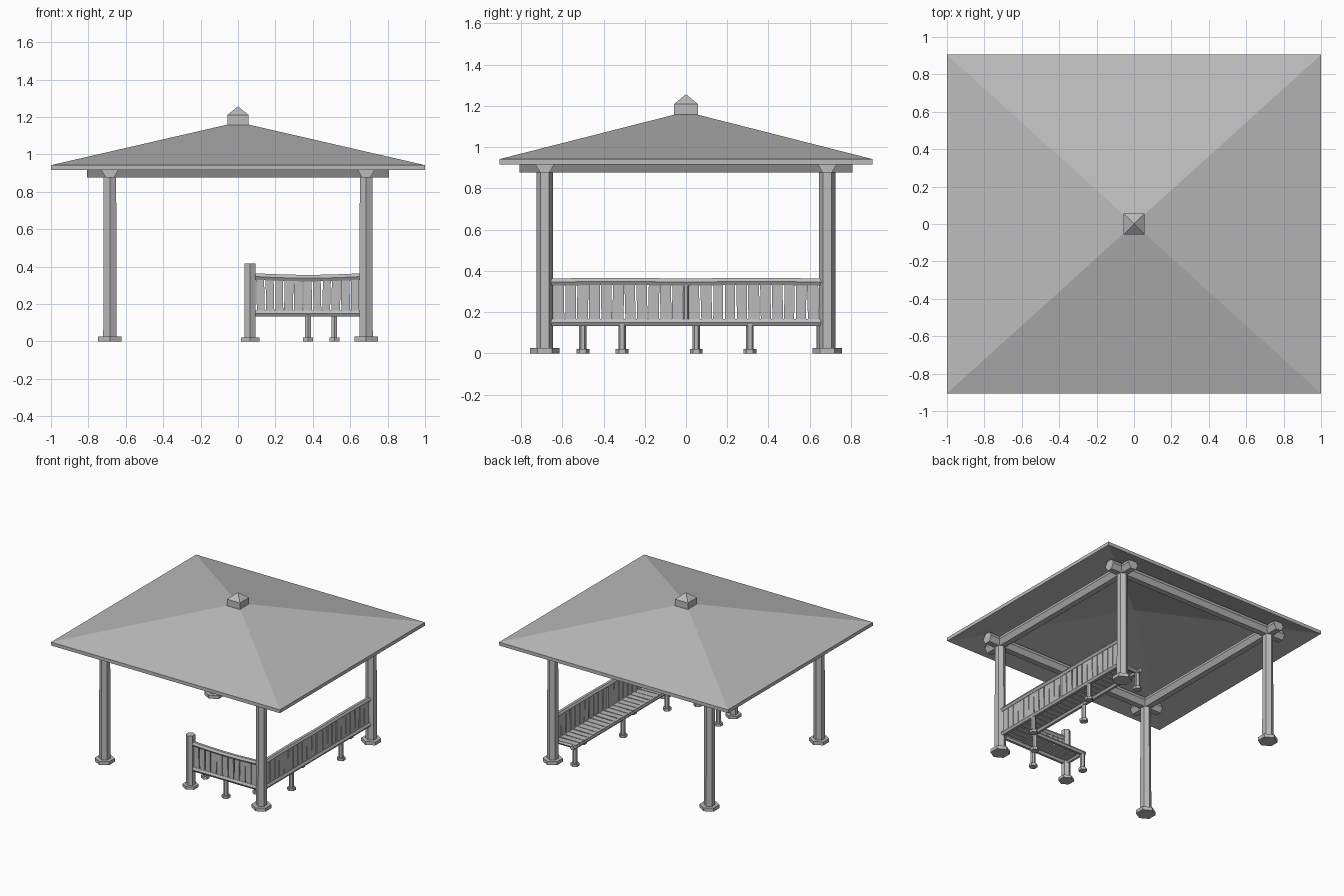
import bpy, bmesh, math, random
from mathutils import Vector

random.seed(4)
old = bpy.data.objects.get("Cube")
if old:
    bpy.data.objects.remove(old, do_unlink=True)

grey = bpy.data.materials.new("weathered_grey")
grey.use_nodes = True
COLOUR = (0.5, 0.5, 0.5, 1)
grey.diffuse_color = COLOUR
grey.node_tree.nodes["Principled BSDF"].inputs["Base Color"].default_value = COLOUR


def finish(name, bm):
    bmesh.ops.recalc_face_normals(bm, faces=bm.faces)
    mesh = bpy.data.meshes.new(name)
    bm.to_mesh(mesh)
    bm.free()
    mesh.materials.append(grey)
    obj = bpy.data.objects.new(name, mesh)
    bpy.context.collection.objects.link(obj)
    return obj


def add_log(bm, start, end, radius, sag=0.0, steps=1, taper=1.0):
    """Six-sided log; upright ones point along y, lying ones have a flat base."""
    start, end = Vector(start), Vector(end)
    axis = (end - start).normalized()
    u = Vector((0, 1, 0)) if abs(axis.z) > 0.9 else axis.cross(Vector((0, 0, 1)))
    v = axis.cross(u)
    rings = []
    for i in range(steps + 1):
        t = i / steps
        centre = start.lerp(end, t) - Vector((0, 0, sag * math.sin(math.pi * t)))
        r = radius * (1 + (taper - 1) * t)
        rings.append([bm.verts.new(centre + r * (u * math.cos(k * math.pi / 3)
                      + v * math.sin(k * math.pi / 3))) for k in range(6)])
    for a, b in zip(rings, rings[1:]):
        for k in range(6):
            bm.faces.new((a[k], a[k - 1], b[k - 1], b[k]))
    bm.faces.new(rings[0])
    bm.faces.new(rings[-1])


def log(name, *args, **kw):
    bm = bmesh.new()
    add_log(bm, *args, **kw)
    return finish(name, bm)


def footed_post(name, x, y, height, radius, foot_radius, foot_height, taper=1.0):
    bm = bmesh.new()
    add_log(bm, (x, y, 0), (x, y, foot_height), foot_radius)
    add_log(bm, (x, y, foot_height), (x, y, height), radius, taper=taper)
    return finish(name, bm)


def add_box(bm, centre, size):
    verts = bmesh.ops.create_cube(bm, size=1)["verts"]
    bmesh.ops.scale(bm, vec=size, verts=verts)
    bmesh.ops.translate(bm, vec=centre, verts=verts)
    return verts


def slats(name, start, end, count, across, thick, upright, z):
    """Row of boards from start to end; upright for a railing, flat for a seat."""
    bm = bmesh.new()
    start, end = Vector(start), Vector(end)
    along_x = abs(end.x - start.x) > abs(end.y - start.y)
    pitch = (end - start).length / count
    for i in range(count):
        p = start.lerp(end, (i + 0.5) / count)
        width = pitch * random.uniform(0.8, 0.95)
        size = (width, thick, across) if upright else (width, across, thick)
        if not along_x:
            size = (size[1], size[0], size[2])
        verts = add_box(bm, (p.x, p.y, z), size)
        # Boards lean a little
        lean = random.uniform(-0.05, 0.05) * pitch
        for vert in verts:
            side = 1 if (vert.co.z > z if upright else
                         (vert.co.y > p.y if along_x else vert.co.x > p.x)) else -1
            vert.co[0 if along_x else 1] += side * lean
    return finish(name, bm)


# Hipped roof: hollow shell with an upright rim
W, D, RIM, EAVE, RISE = 1.0, 0.905, 0.027, 0.915, 0.23
CORNERS = [(-W, -D), (W, -D), (W, D), (-W, D)]
bm = bmesh.new()
low = [bm.verts.new((x, y, EAVE)) for x, y in CORNERS]
high = [bm.verts.new((x, y, EAVE + RIM)) for x, y in CORNERS]
under = bm.verts.new((0, 0, EAVE + RISE))
peak = bm.verts.new((0, 0, EAVE + RIM + RISE))
for k in range(4):
    bm.faces.new((high[k - 1], high[k], peak))
    bm.faces.new((low[k], low[k - 1], under))
    bm.faces.new((low[k - 1], low[k], high[k], high[k - 1]))
finish("roof", bm)

# Roof cap: small block with a pyramid
bm = bmesh.new()
C = 0.057
rings = [[bm.verts.new((sx * C, sy * C, z)) for sx, sy in ((-1, -1), (1, -1), (1, 1), (-1, 1))]
         for z in (1.15, 1.21)]
tip = bm.verts.new((0, 0, 1.257))
bm.faces.new(rings[0])
for k in range(4):
    bm.faces.new((rings[0][k - 1], rings[0][k], rings[1][k], rings[1][k - 1]))
    bm.faces.new((rings[1][k - 1], rings[1][k], tip))
finish("roof_cap", bm)

# Corner posts and the ring of beams
P, BEAM_END, BEAM_Z = 0.685, 0.807, 0.916
for sx, xname in ((-1, "right"), (1, "left")):
    for sy, yname in ((-1, "front"), (1, "back")):
        footed_post(f"{yname}_{xname}_post", sx * P, sy * P, 0.9, 0.041, 0.072, 0.027, 0.95)
for s, yname, xname in ((-1, "front", "right"), (1, "back", "left")):
    log(f"{yname}_beam", (-BEAM_END, s * P, BEAM_Z), (BEAM_END, s * P, BEAM_Z), 0.045)
    log(f"{xname}_beam", (s * P, -BEAM_END, BEAM_Z), (s * P, BEAM_END, BEAM_Z), 0.045)

# Short railing post at the entrance
E = 0.065
footed_post("entrance_post", E, -P, 0.415, 0.034, 0.057, 0.022)

# Railings
LOW_Z, TOP_Z, SLAT_Z = 0.149, 0.345, 0.247
log("front_top_rail", (E, -P, TOP_Z + 0.003), (P, -P, TOP_Z + 0.003), 0.02, sag=0.01, steps=6)
log("front_bottom_rail", (E, -P, LOW_Z), (P, -P, LOW_Z), 0.019)
slats("front_railing_slats", (0.095, -P, 0), (0.65, -P, 0), 11, 0.18, 0.014, True, SLAT_Z)
for s, part in ((-1, "front"), (1, "back")):
    log(f"side_top_rail_{part}", (P, 0, TOP_Z), (P, s * P, TOP_Z), 0.02, sag=-0.004, steps=4)
    slats(f"side_railing_slats_{part}", (P, s * 0.012, 0), (P, s * 0.645, 0), 11,
          0.18, 0.014, True, SLAT_Z)
log("side_bottom_rail", (P, -P, LOW_Z), (P, P, LOW_Z), 0.02)
log("side_middle_post", (P, 0, LOW_Z), (P, 0, TOP_Z), 0.014)

# L-shaped bench: inner edge logs and cross boards
INX, INY, SEAT_Z = 0.515, -0.5, 0.159
log("side_seat_edge", (INX, INY - 0.02, LOW_Z), (INX, P, LOW_Z), 0.018)
log("front_seat_edge", (E - 0.02, INY, LOW_Z), (INX + 0.02, INY, LOW_Z), 0.018)
log("side_seat_end", (INX, 0.65, LOW_Z), (P, 0.65, LOW_Z), 0.016)
log("front_seat_end", (E, INY, LOW_Z), (E, -P, LOW_Z), 0.016)
slats("side_seat_boards", (0.595, -0.66, 0), (0.595, 0.665, 0), 24, 0.19, 0.014, False, SEAT_Z)
slats("front_seat_boards", (E - 0.02, -0.59, 0), (0.5, -0.59, 0), 9, 0.19, 0.014, False, SEAT_Z)

# Small legs below the bench and the railings
LEGS = [(INX, 0.65), (INX, 0.05), (INX, INY), (E, INY), (P, -0.31), (P, 0.31), (0.375, -P)]
for i, (x, y) in enumerate(LEGS):
    footed_post(f"bench_leg_{i + 1}", x, y, LOW_Z, 0.018, 0.031, 0.021)
